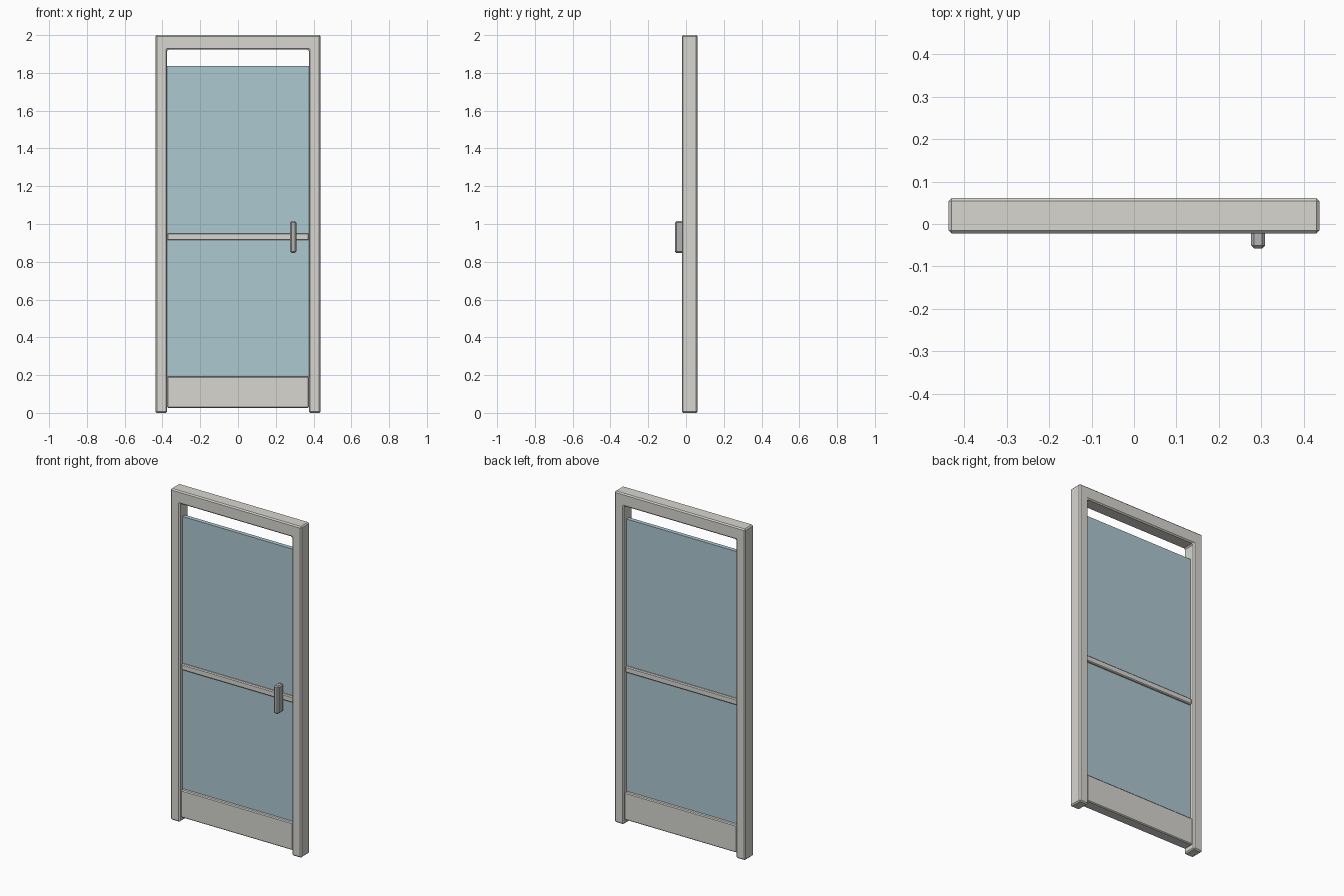
import bpy, bmesh

if "Cube" in bpy.data.objects:
    bpy.data.objects.remove(bpy.data.objects["Cube"])


def colour(name, rgb, alpha=1.0):
    m = bpy.data.materials.new(name)
    m.diffuse_color = (*rgb, alpha)
    m.use_nodes = True
    m.node_tree.nodes["Principled BSDF"].inputs["Base Color"].default_value = m.diffuse_color
    return m


FRAME = colour("painted_metal", (0.68, 0.67, 0.63))
GLASS = colour("glass_blue", (0.42, 0.58, 0.64))
STEEL = colour("steel", (0.45, 0.45, 0.45))


def extrude_profile(name, points, y0, y1, mat, bevel=0.0):
    """Extrude an XZ outline from y0 to y1, with chamfered edges."""
    bm = bmesh.new()
    face = bm.faces.new([bm.verts.new((x, y0, z)) for x, z in points])
    out = bmesh.ops.extrude_face_region(bm, geom=[face])
    moved = [v for v in out["geom"] if isinstance(v, bmesh.types.BMVert)]
    bmesh.ops.translate(bm, verts=moved, vec=(0, y1 - y0, 0))
    bmesh.ops.recalc_face_normals(bm, faces=bm.faces)
    if bevel:
        bmesh.ops.bevel(bm, geom=bm.edges[:], offset=bevel, segments=1,
                        affect='EDGES', clamp_overlap=True)
    me = bpy.data.meshes.new(name)
    bm.to_mesh(me)
    bm.free()
    me.materials.append(mat)
    ob = bpy.data.objects.new(name, me)
    bpy.context.collection.objects.link(ob)
    return ob


def box(name, x0, x1, y0, y1, z0, z1, mat, bevel=0.0):
    pts = [(x0, z0), (x1, z0), (x1, z1), (x0, z1)]
    return extrude_profile(name, pts, y0, y1, mat, bevel)


W, IN, Y0, Y1 = 0.437, 0.375, -0.022, 0.061

# Surrounding frame: two posts and the head in one piece
outline = [(-W, 0), (-IN, 0), (-IN, 1.923), (IN, 1.923),
           (IN, 0), (W, 0), (W, 2.0), (-W, 2.0)]
extrude_profile("door_frame", outline, Y0, Y1, FRAME, 0.007)

# Glass sheet, open above
box("glass_panel", -IN, IN, 0.007, 0.032, 0.035, 1.836, GLASS)

# Cross rails
box("bottom_rail", -IN, IN, -0.013, 0.052, 0.027, 0.193, FRAME, 0.005)
box("middle_rail", -IN, IN, -0.006, 0.045, 0.914, 0.951, FRAME, 0.005)

# Pull handle
box("handle", 0.276, 0.309, -0.058, -0.004, 0.847, 1.015, STEEL, 0.007)
